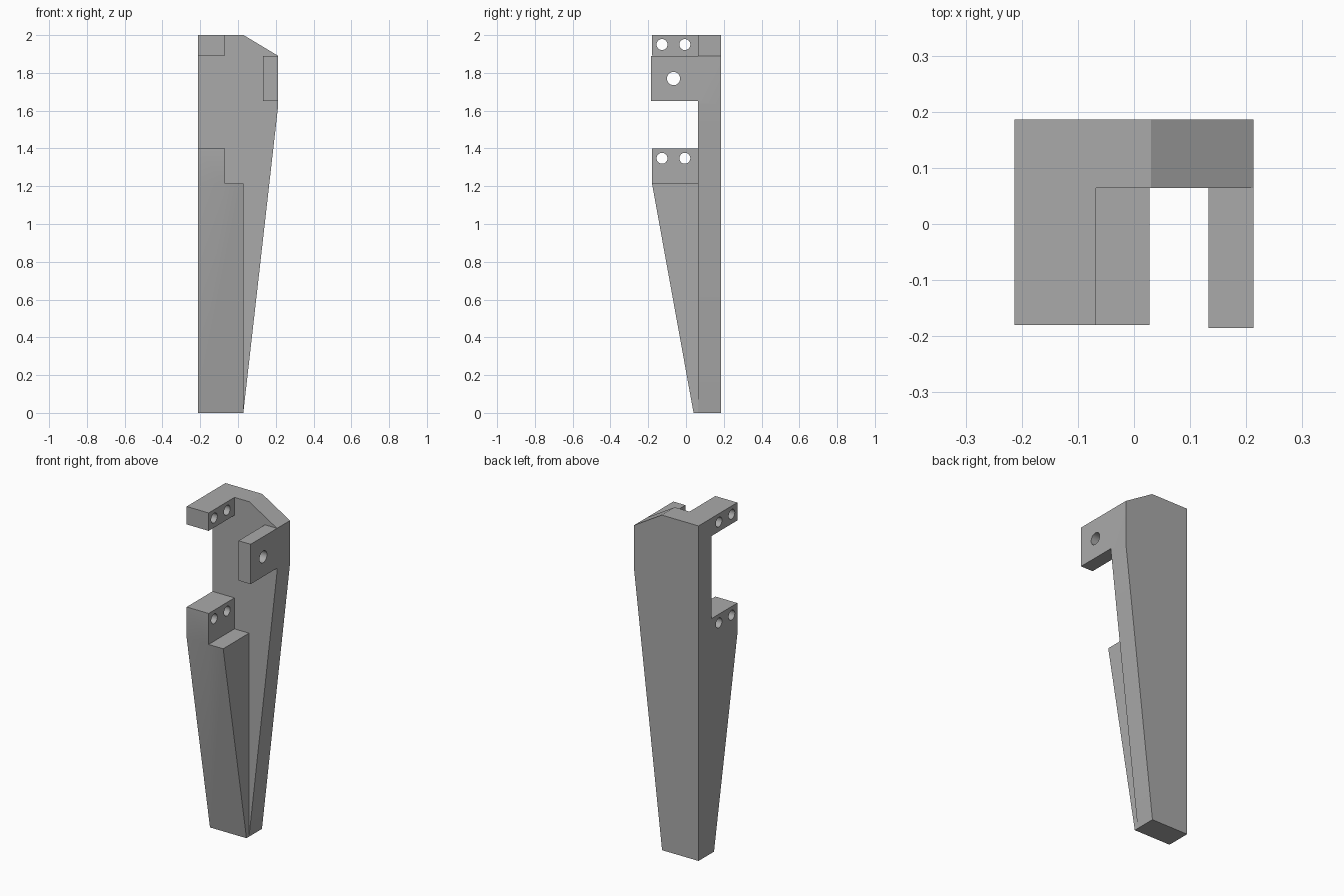
import bpy, bmesh, math
from mathutils import Matrix, Vector

cube = bpy.data.objects.get("Cube")
if cube:
    bpy.data.objects.remove(cube)

grey = bpy.data.materials.new("plain grey")
grey.use_nodes = True
grey.diffuse_color = (0.4, 0.4, 0.4, 1)
grey.node_tree.nodes["Principled BSDF"].inputs["Base Color"].default_value = (0.4, 0.4, 0.4, 1)

LEFT, RIGHT = -0.213, 0.213     # outer side faces
FRONT, BACK = -0.18, 0.186      # tab fronts and rear face
PLATE_FRONT, INNER = 0.064, 0.125
TAB_X = -0.068                  # inner face of the hinge tabs
WEDGE_X = 0.028
TOP = 2.0


def add_object(name, bm):
    bmesh.ops.recalc_face_normals(bm, faces=bm.faces)
    mesh = bpy.data.meshes.new(name)
    bm.to_mesh(mesh)
    bm.free()
    mesh.materials.append(grey)
    obj = bpy.data.objects.new(name, mesh)
    bpy.context.collection.objects.link(obj)
    return obj


def prism(name, profile, axis, start, end):
    """Extrude a profile, (x, z) along y or (y, z) along x."""
    bm = bmesh.new()
    place = (lambda a, b: (start, a, b)) if axis == "x" else (lambda a, b: (a, start, b))
    face = bm.faces.new([bm.verts.new(place(a, b)) for a, b in profile])
    out = bmesh.ops.extrude_face_region(bm, geom=[face])["geom"]
    step = Vector((end - start, 0, 0) if axis == "x" else (0, end - start, 0))
    bmesh.ops.translate(bm, vec=step, verts=[v for v in out if isinstance(v, bmesh.types.BMVert)])
    return add_object(name, bm)


def box_profile(y0, y1, z0, z1):
    return [(y0, z0), (y1, z0), (y1, z1), (y0, z1)]


def pin(name, x, y, z, radius):
    bm = bmesh.new()
    bmesh.ops.create_cone(bm, cap_ends=True, segments=32, radius1=radius, radius2=radius, depth=0.4,
                          matrix=Matrix.Translation((x, y, z)) @ Matrix.Rotation(math.pi / 2, 4, "Y"))
    obj = add_object(name, bm)
    obj.hide_render = True
    return obj


def combine(body, other, operation):
    mod = body.modifiers.new(other.name, "BOOLEAN")
    mod.operation, mod.solver, mod.object = operation, "EXACT", other
    bpy.context.view_layer.objects.active = body
    bpy.ops.object.modifier_apply(modifier=mod.name)
    bpy.data.objects.remove(other)


# Tapered back plate with a sloping top corner
leg = prism("bracket_leg", [(LEFT, 0), (WEDGE_X, 0), (RIGHT, 1.63), (RIGHT, 1.89), (0.03, TOP), (LEFT, TOP)],
            "y", PLATE_FRONT, BACK)

# Front wedge, two hinge tabs and the side lug
parts = [
    prism("front_wedge", [(0.04, 0), (INNER, 0), (INNER, 1.215), (FRONT, 1.215)], "x", LEFT, WEDGE_X),
    prism("lower_tab", box_profile(FRONT, INNER, 1.1 + 0.115, 1.4), "x", LEFT, TAB_X),
    prism("upper_tab", box_profile(FRONT, INNER, 1.893, TOP), "x", LEFT, TAB_X),
    prism("side_lug", box_profile(-0.185, INNER, 1.652, 1.89), "x", 0.133, RIGHT),
]
for part in parts:
    combine(leg, part, "UNION")

# Bolt holes through the tabs and the lug
for z in (1.348, 1.95):
    for y in (-0.127, -0.006):
        combine(leg, pin("tab_hole", -0.14, y, z, 0.029), "DIFFERENCE")
combine(leg, pin("lug_hole", 0.2, -0.066, 1.77, 0.035), "DIFFERENCE")

# Merge the flat faces left by the joins
bm = bmesh.new()
bm.from_mesh(leg.data)
bmesh.ops.remove_doubles(bm, verts=bm.verts, dist=0.0001)
bmesh.ops.dissolve_limit(bm, angle_limit=0.01, verts=bm.verts, edges=bm.edges)
bm.to_mesh(leg.data)
bm.free()

# Keep flat faces crisp and hole walls smooth
leg.select_set(True)
bpy.context.view_layer.objects.active = leg
bpy.ops.object.shade_smooth_by_angle(angle=math.radians(30))
